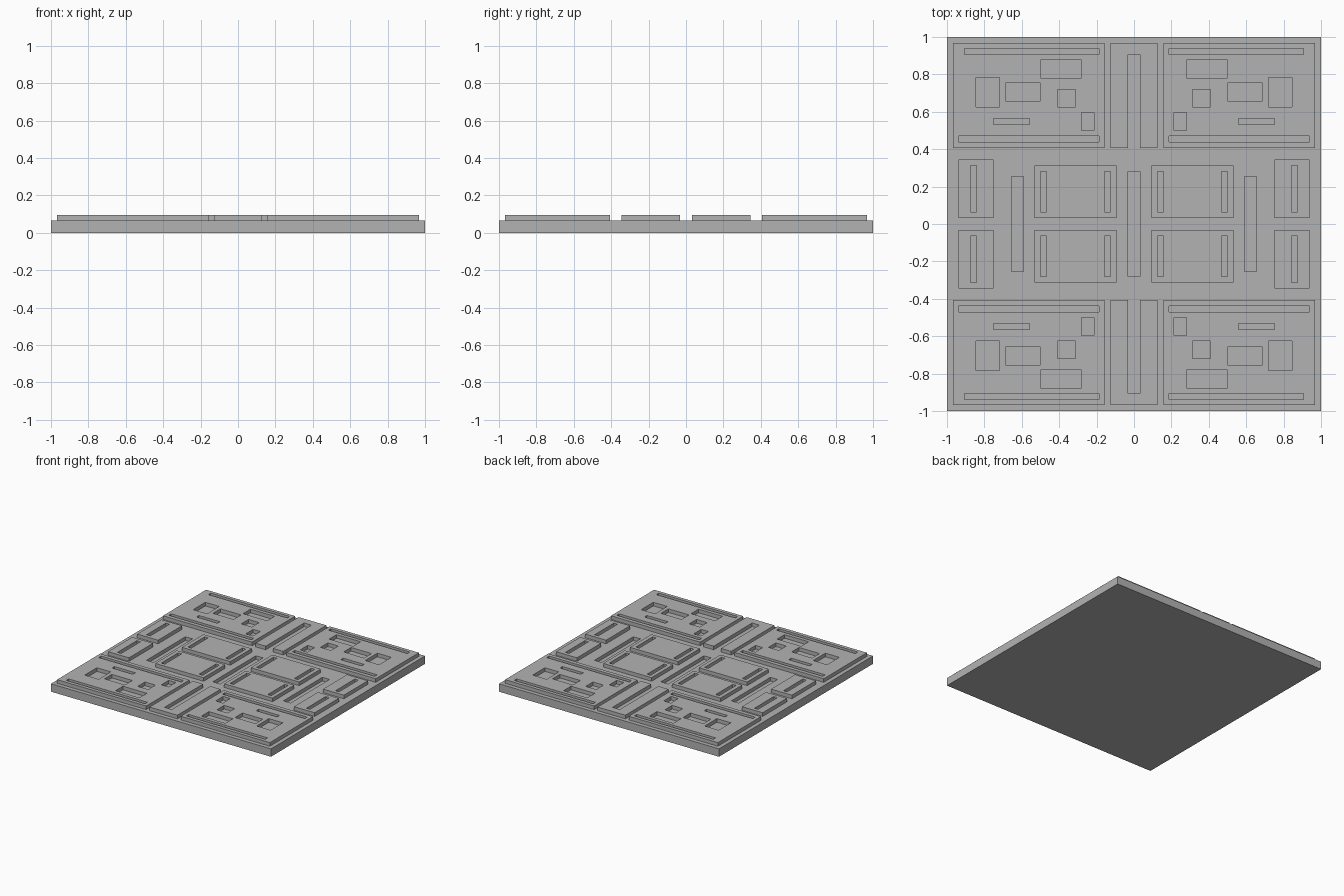
import bpy
import bmesh
from mathutils import Matrix, Vector

BASE_TOP = 0.065
PANEL_TOP = 0.095
CHANNEL_FLOOR = 0.035

if "Cube" in bpy.data.objects:
    bpy.data.objects.remove(bpy.data.objects["Cube"], do_unlink=True)

grey = bpy.data.materials.new("plain grey")
grey.use_nodes = True
colour = (0.45, 0.45, 0.45, 1)
grey.diffuse_color = colour
grey.node_tree.nodes["Principled BSDF"].inputs["Base Color"].default_value = colour


def boxes(name, rects, z0, z1):
    """One object holding a box for each (x0, x1, y0, y1) rectangle."""
    bm = bmesh.new()
    for x0, x1, y0, y1 in rects:
        centre = Vector((x0 + x1, y0 + y1, z0 + z1)) / 2
        size = Matrix.Diagonal((x1 - x0, y1 - y0, z1 - z0, 1))
        bmesh.ops.create_cube(bm, size=1, matrix=Matrix.Translation(centre) @ size)
    mesh = bpy.data.meshes.new(name)
    bm.to_mesh(mesh)
    bm.free()
    mesh.materials.append(grey)
    obj = bpy.data.objects.new(name, mesh)
    bpy.context.collection.objects.link(obj)
    return obj


def slab(name, rect, z0, z1, slots, floor, mirror=(False, False)):
    """Flat slab with recesses cut from its top, repeated by mirroring."""
    obj = boxes(name, [rect], z0, z1)
    cutter = boxes(name + "_cutter", slots, floor, z1 + 0.1)
    cutter.hide_render = True
    cut = obj.modifiers.new("slots", "BOOLEAN")
    cut.operation = "DIFFERENCE"
    cut.solver = "EXACT"
    cut.object = cutter
    bpy.context.view_layer.objects.active = obj
    bpy.ops.object.modifier_apply(modifier=cut.name)
    bpy.data.objects.remove(cutter, do_unlink=True)
    if any(mirror):
        flip = obj.modifiers.new("mirror", "MIRROR")
        flip.use_axis = (mirror[0], mirror[1], False)
        flip.use_mirror_merge = False
    return obj


# Base plate with a central channel and one on each side
slab("base_plate", (-1, 1, -1, 1), 0, BASE_TOP,
     [(-0.033, 0.033, -0.28, 0.28),
      (0.59, 0.655, -0.253, 0.253),
      (-0.655, -0.59, -0.253, 0.253)], CHANNEL_FLOOR)

# Slots go right through the panels, down to the base plate
through = BASE_TOP - 0.02

# Four corner panels
slab("corner_panel", (0.157, 0.967, 0.407, 0.967), BASE_TOP, PANEL_TOP,
     [(0.187, 0.905, 0.907, 0.938),
      (0.187, 0.937, 0.439, 0.47),
      (0.282, 0.5, 0.78, 0.877),
      (0.312, 0.408, 0.625, 0.72),
      (0.215, 0.28, 0.5, 0.597),
      (0.5, 0.687, 0.657, 0.753),
      (0.718, 0.845, 0.625, 0.783),
      (0.56, 0.75, 0.533, 0.565)], through, (True, True))

# Front and back centre strips, open towards the middle
slab("centre_strip", (-0.126, 0.126, 0.407, 0.967), BASE_TOP, PANEL_TOP,
     [(-0.033, 0.033, 0.3, 0.907)], through, (False, True))

# Four inner pads with two slots each
slab("inner_pad", (0.094, 0.533, 0.033, 0.313), BASE_TOP, PANEL_TOP,
     [(0.125, 0.157, 0.063, 0.282),
      (0.468, 0.5, 0.063, 0.282)], through, (True, True))

# Four outer pads with one slot each
slab("outer_pad", (0.75, 0.939, 0.033, 0.345), BASE_TOP, PANEL_TOP,
     [(0.842, 0.875, 0.063, 0.314)], through, (True, True))
